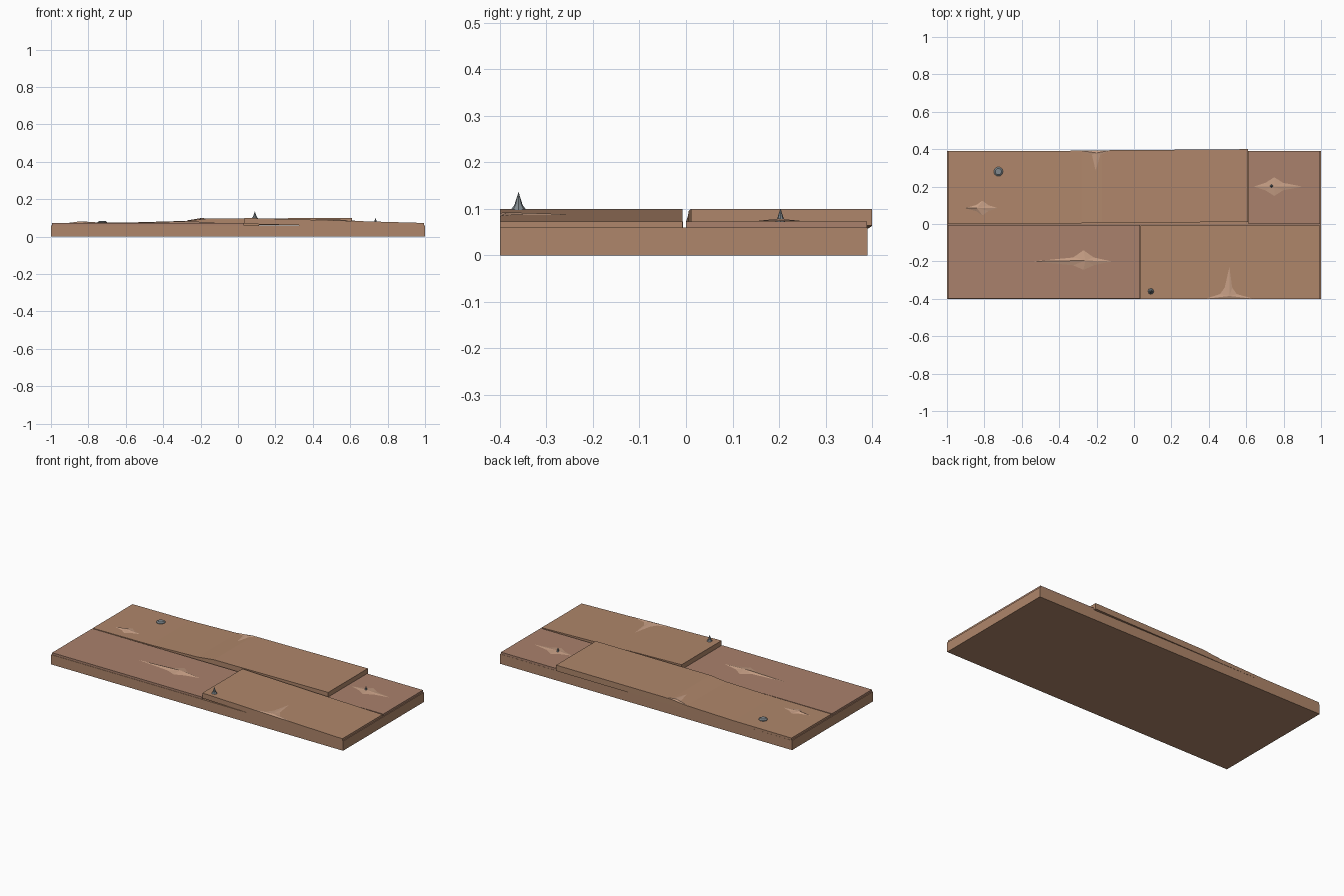
import bpy, math
from mathutils import Matrix

if "Cube" in bpy.data.objects:
    bpy.data.objects.remove(bpy.data.objects["Cube"])

def material(name, rgb):
    m = bpy.data.materials.new(name)
    m.diffuse_color = (*rgb, 1)
    m.use_nodes = True
    m.node_tree.nodes["Principled BSDF"].inputs["Base Color"].default_value = m.diffuse_color
    return m

RED = material("reddish_wood", (0.40, 0.22, 0.15))
TAN = material("tan_wood", (0.43, 0.24, 0.145))
PALE = material("pale_splintered_wood", (0.56, 0.34, 0.23))
IRON = material("iron", (0.22, 0.25, 0.27))

def mesh(name, verts, faces, mat):
    me = bpy.data.meshes.new(name)
    me.from_pydata(verts, [], faces)
    me.materials.append(mat)
    ob = bpy.data.objects.new(name, me)
    bpy.context.collection.objects.link(ob)
    return ob

def plank(name, sections, mat):
    """Loft along x; each section is (x, y front, y back, z bottom, z top)."""
    verts, faces = [], []
    for x, y0, y1, zb, zt in sections:
        verts += [(x, y0, zb), (x, y1, zb), (x, y1, zt), (x, y0, zt)]
    for i in range(len(sections) - 1):
        a, b = i * 4, i * 4 + 4
        for k in range(4):
            n = (k + 1) % 4
            faces.append((a + k, a + n, b + n, b + k))
    e = len(verts) - 4
    faces += [(3, 2, 1, 0), (e, e + 1, e + 2, e + 3)]
    return mesh(name, verts, faces, mat)

def splinter(name, outline, apex, surface):
    """Shallow faceted flake whose rim is sunk just on the plank surface."""
    n = len(outline)
    verts = [(x, y, surface(x) + 0.0008) for x, y in outline]
    verts.append((apex[0], apex[1], surface(apex[0]) + apex[2]))
    return mesh(name, verts, [(i, (i + 1) % n, n) for i in range(n)], PALE)

def star(cx, cy, left, right, down, up):
    kx, ky = 0.055 * min(1, (right - left) / 0.3), 0.2 * (up - down)
    return [(left, cy), (cx - kx, cy - ky), (cx, down), (cx + kx, cy - ky),
            (right, cy), (cx + kx, cy + ky), (cx, up), (cx - kx, cy + ky)]

def lathe(name, x, y, z, profile, sides):
    """Revolve (radius, height) points; a final radius of 0 makes a tip."""
    verts, faces = [], []
    for r, h in profile:
        for i in range(sides):
            a = 2 * math.pi * i / sides
            verts.append((r * math.cos(a), r * math.sin(a), h))
    for j in range(len(profile) - 1):
        for i in range(sides):
            n = (i + 1) % sides
            faces.append((j * sides + i, j * sides + n, (j + 1) * sides + n, (j + 1) * sides + i))
    faces.append(tuple(range(len(verts) - sides, len(verts))))
    ob = mesh(name, verts, faces, IRON)
    ob.data.transform(Matrix.Translation((x, y, z)))
    return ob

# Lower board
plank("base_board", [(-1, -0.4, 0.39, 0, 0.06), (1, -0.4, 0.39, 0, 0.06)], TAN)

# Two flat top planks
plank("front_left_plank", [(-0.995, -0.398, -0.006, 0.058, 0.073),
                           (0.032, -0.398, -0.006, 0.058, 0.073)], RED)
plank("back_right_plank", [(0.612, 0, 0.389, 0.058, 0.073),
                           (0.995, 0, 0.389, 0.058, 0.073)], RED)

# Two warped planks lifting at their inner ends
plank("front_right_plank", [(0.036, -0.4, -0.008, 0.068, 0.1),
                            (0.36, -0.4, -0.008, 0.06, 0.091),
                            (0.995, -0.4, -0.008, 0.058, 0.073)], TAN)
plank("back_left_plank", [(-0.995, 0, 0.389, 0.058, 0.073),
                          (-0.6, 0.001, 0.39, 0.058, 0.075),
                          (-0.28, 0.004, 0.392, 0.058, 0.084),
                          (-0.17, 0.006, 0.394, 0.059, 0.096),
                          (0.61, 0.011, 0.4, 0.064, 0.1)], TAN)

# Splintered wood flakes
flat = lambda x: 0.073
front_slope = lambda x: 0.1 - 0.028 * (x - 0.036)
back_slope = lambda x: 0.084 + max(0, min(1, (x + 0.28) / 0.11)) * 0.012
splinter("front_left_splinter", star(-0.27, -0.2, -0.54, -0.12, -0.245, -0.14),
         (-0.26, -0.195, 0.01), flat)
splinter("back_left_splinter", star(-0.81, 0.085, -0.905, -0.72, 0.045, 0.125),
         (-0.84, 0.085, 0.009), flat)
splinter("back_right_splinter", star(0.75, 0.2, 0.64, 0.9, 0.15, 0.25),
         (0.75, 0.2, 0.006), flat)
splinter("front_edge_splinter", [(0.38, -0.4), (0.64, -0.4), (0.55, -0.375), (0.525, -0.34),
                                 (0.51, -0.23), (0.485, -0.34), (0.46, -0.375)],
         (0.51, -0.385, 0.006), front_slope)
splinter("back_edge_splinter", [(-0.13, 0.393), (-0.285, 0.392), (-0.225, 0.37), (-0.205, 0.285),
                                (-0.18, 0.37)], (-0.2, 0.38, 0.006), back_slope)

# Nails: one head and two points poking through
lathe("nail_head", -0.725, 0.28, 0.07, [(0.025, 0), (0.025, 0.008), (0.017, 0.014)], 10)
lathe("tall_nail_point", 0.09, -0.36, 0.096, [(0.018, 0), (0.009, 0.012), (0.0005, 0.039)], 8)
lathe("short_nail_point", 0.735, 0.203, 0.072, [(0.011, 0), (0.007, 0.007), (0.0005, 0.028)], 8)
